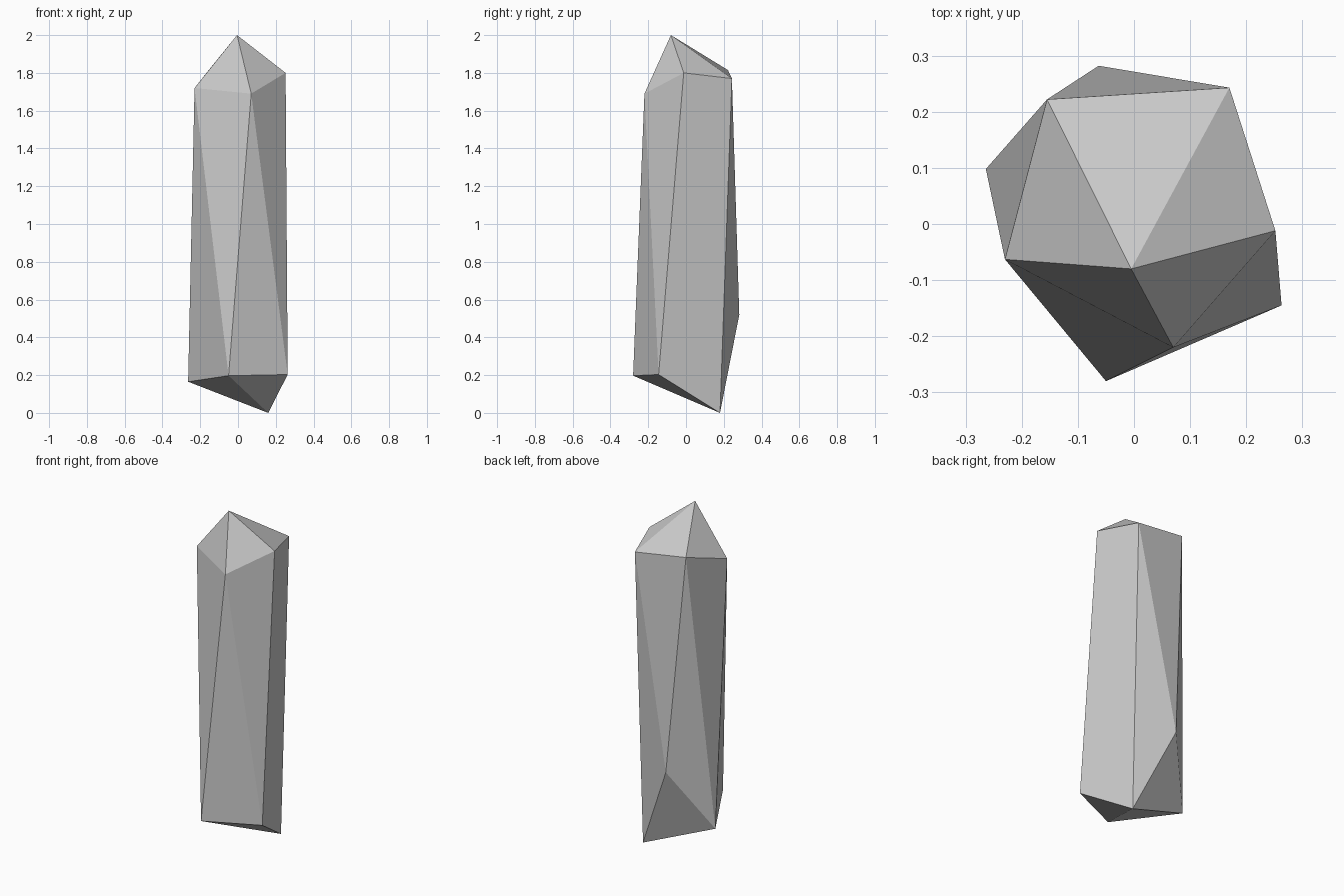
import bpy, bmesh

if "Cube" in bpy.data.objects:
    bpy.data.objects.remove(bpy.data.objects["Cube"])

# One flat grey stone colour
grey = bpy.data.materials.new("crystal_grey")
grey.diffuse_color = (0.6, 0.6, 0.6, 1)
grey.use_nodes = True
grey.node_tree.nodes["Principled BSDF"].inputs["Base Color"].default_value = grey.diffuse_color

# Tip, upper ring and lower ring of the crystal
TIP = (-0.005, -0.08, 2.0)
UPPER = [(-0.23, -0.063, 1.72), (0.07, -0.22, 1.69), (0.252, -0.012, 1.80),
         (0.17, 0.243, 1.77), (-0.155, 0.222, 1.815)]
LOWER = [(-0.264, 0.098, 0.165), (-0.05, -0.28, 0.197), (0.263, -0.145, 0.203),
         (0.16, 0.18, 0.0), (-0.063, 0.282, 0.52)]

bm = bmesh.new()
tip = bm.verts.new(TIP)
up = [bm.verts.new(p) for p in UPPER]
low = [bm.verts.new(p) for p in LOWER]

# Pointed cap and twisted shaft facets
for i in range(5):
    j = (i + 1) % 5
    bm.faces.new((tip, up[i], up[j]))
    bm.faces.new((up[i], low[i], low[j]))
    bm.faces.new((up[i], low[j], up[j]))

# Chipped base, fanned from its lowest corner
for i in (4, 0, 1):
    bm.faces.new((low[3], low[(i + 1) % 5], low[i]))

bmesh.ops.recalc_face_normals(bm, faces=bm.faces)
mesh = bpy.data.meshes.new("crystal")
bm.to_mesh(mesh)
bm.free()
mesh.materials.append(grey)
crystal = bpy.data.objects.new("crystal", mesh)
bpy.context.collection.objects.link(crystal)
